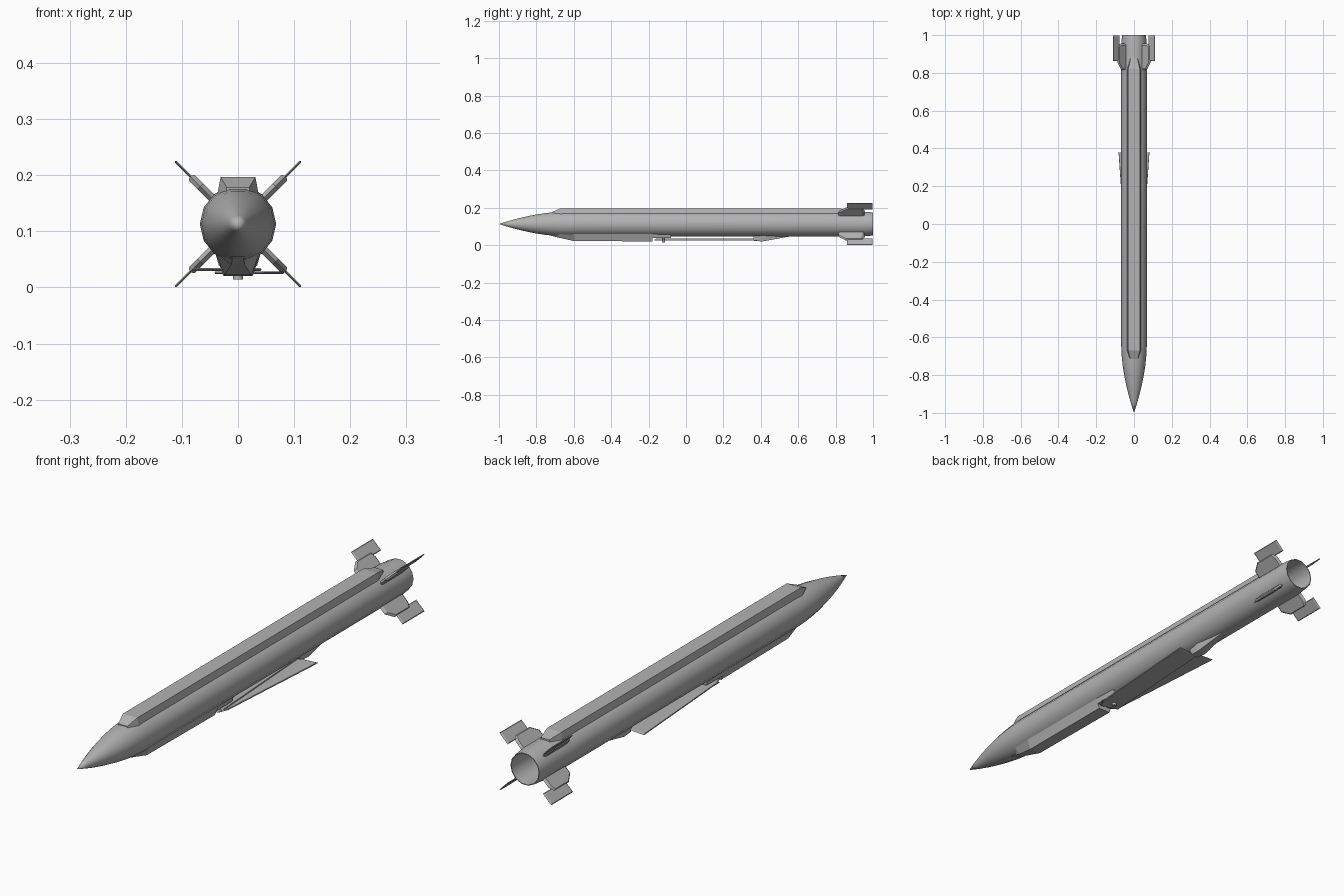
import bpy, bmesh, math
from mathutils import Matrix, Vector

cube = bpy.data.objects.get("Cube")
if cube:
    bpy.data.objects.remove(cube, do_unlink=True)

AXIS_Z = 0.113   # height of the body axis
SIDES = 14

grey = bpy.data.materials.new("plain_grey")
grey.use_nodes = True
COLOUR = (0.45, 0.45, 0.45, 1)
grey.diffuse_color = COLOUR
grey.node_tree.nodes["Principled BSDF"].inputs["Base Color"].default_value = COLOUR


def finish(name, bm, smooth=False):
    bmesh.ops.recalc_face_normals(bm, faces=bm.faces[:])
    mesh = bpy.data.meshes.new(name)
    bm.to_mesh(mesh)
    bm.free()
    mesh.materials.append(grey)
    obj = bpy.data.objects.new(name, mesh)
    bpy.context.collection.objects.link(obj)
    if smooth:
        bpy.ops.object.select_all(action='DESELECT')
        obj.select_set(True)
        bpy.context.view_layer.objects.active = obj
        bpy.ops.object.shade_smooth_by_angle(angle=math.radians(40))
    return obj


def loft(name, rings):
    """Join rings of points into a closed skin with capped ends."""
    bm = bmesh.new()
    loops = [[bm.verts.new(p) for p in ring] for ring in rings]
    for a, b in zip(loops, loops[1:]):
        for i in range(len(a)):
            j = (i + 1) % len(a)
            bm.faces.new((a[i], a[j], b[j], b[i]))
    bm.faces.new(loops[0])
    bm.faces.new(loops[-1])
    return finish(name, bm)


def fairing(name, sections):
    """Trapezoid sections: y, base half width, base z, outer half width, outer z."""
    return loft(name, [[(-wb, y, zb), (wb, y, zb), (wo, y, zo), (-wo, y, zo)]
                       for y, wb, zb, wo, zo in sections])


def body(name, profile):
    """Turned body around the y axis from (y, radius) pairs, pointed at both ends."""
    bm = bmesh.new()
    verts = [bm.verts.new((r, y, 0)) for y, r in profile]
    edges = [bm.edges.new(pair) for pair in zip(verts, verts[1:])]
    bmesh.ops.spin(bm, geom=verts + edges, cent=(0, 0, 0), axis=(0, 1, 0),
                   angle=2 * math.pi, steps=SIDES)
    bmesh.ops.remove_doubles(bm, verts=bm.verts[:], dist=0.0003)
    bmesh.ops.translate(bm, verts=bm.verts[:], vec=(0, 0, AXIS_Z))
    return finish(name, bm, smooth=True)


def plate(name, outline, thick, matrix, edge=1.0):
    """Flat plate from a 2D outline, with its faces shrunk for bevelled edges."""
    mid = sum((Vector(p) for p in outline), Vector((0, 0))) / len(outline)

    def ring(z, s):
        return [matrix @ Vector((*(mid + (Vector(p) - mid) * s), z)) for p in outline]
    return loft(name, [ring(-thick / 2, edge), ring(0, 1), ring(thick / 2, edge)])


# Pointed nose, tube and hollow tail
body("body", [(-1, 0), (-0.95, 0.016), (-0.9, 0.030), (-0.85, 0.042), (-0.8, 0.052),
              (-0.75, 0.060), (-0.7, 0.065), (-0.64, 0.068), (0.95, 0.068),
              (1, 0.063), (1, 0.060), (0.7, 0.058), (0.7, 0)])

# Cable spine along the top
fairing("top_spine", [(-0.715, 0.022, 0.165, 0.020, 0.178), (-0.67, 0.037, 0.165, 0.031, 0.197),
                      (0.82, 0.037, 0.165, 0.031, 0.197), (0.875, 0.022, 0.165, 0.018, 0.185)])

# Belly fairings ahead of and behind the folded wings
fairing("front_belly_fairing", [(-0.73, 0.014, 0.062, 0.010, 0.052),
                                (-0.68, 0.038, 0.062, 0.012, 0.040),
                                (-0.6, 0.040, 0.060, 0.024, 0.022),
                                (-0.18, 0.040, 0.060, 0.026, 0.020)])
fairing("wing_mount", [(-0.18, 0.040, 0.060, 0.034, 0.038), (-0.08, 0.038, 0.060, 0.032, 0.038)])
fairing("rear_belly_fairing", [(0.36, 0.018, 0.060, 0.016, 0.034),
                               (0.365, 0.020, 0.060, 0.016, 0.022),
                               (0.41, 0.026, 0.060, 0.018, 0.020),
                               (0.56, 0.010, 0.060, 0.008, 0.047)])

# Two folded wings crossing on one pivot
WING = [(-0.042, -0.15), (0.030, -0.17), (0.046, -0.13), (0.082, 0.38), (-0.010, 0.37)]
for side, z, label in ((1, 0.026, "left"), (-1, 0.032, "right")):
    plate(label + "_wing", WING, 0.005,
          Matrix.Translation((0, 0, z)) @ Matrix.Diagonal((side, 1, 1, 1)), edge=0.97)

# Wing pivot pin
bm = bmesh.new()
bmesh.ops.create_cone(bm, cap_ends=True, segments=10, radius1=0.009, radius2=0.009, depth=0.030,
                      matrix=Matrix.Translation((0, -0.12, 0.029)))
finish("wing_pivot", bm, smooth=True)

# Four tail fins: thick root and thin folding tip
ROOT = [(0.060, 0.815), (0.095, 0.815), (0.121, 0.85), (0.121, 0.945), (0.100, 0.955), (0.060, 0.955)]
TIP = [(0.108, 0.862), (0.159, 0.862), (0.159, 0.998), (0.108, 0.998)]
for n in range(4):
    turn = Matrix.Translation((0, 0, AXIS_Z)) @ Matrix.Rotation(math.radians(45 + 90 * n), 4, 'Y')
    plate(f"fin_root_{n + 1}", ROOT, 0.014, turn, edge=0.86)
    plate(f"fin_tip_{n + 1}", TIP, 0.005, turn, edge=0.9)
